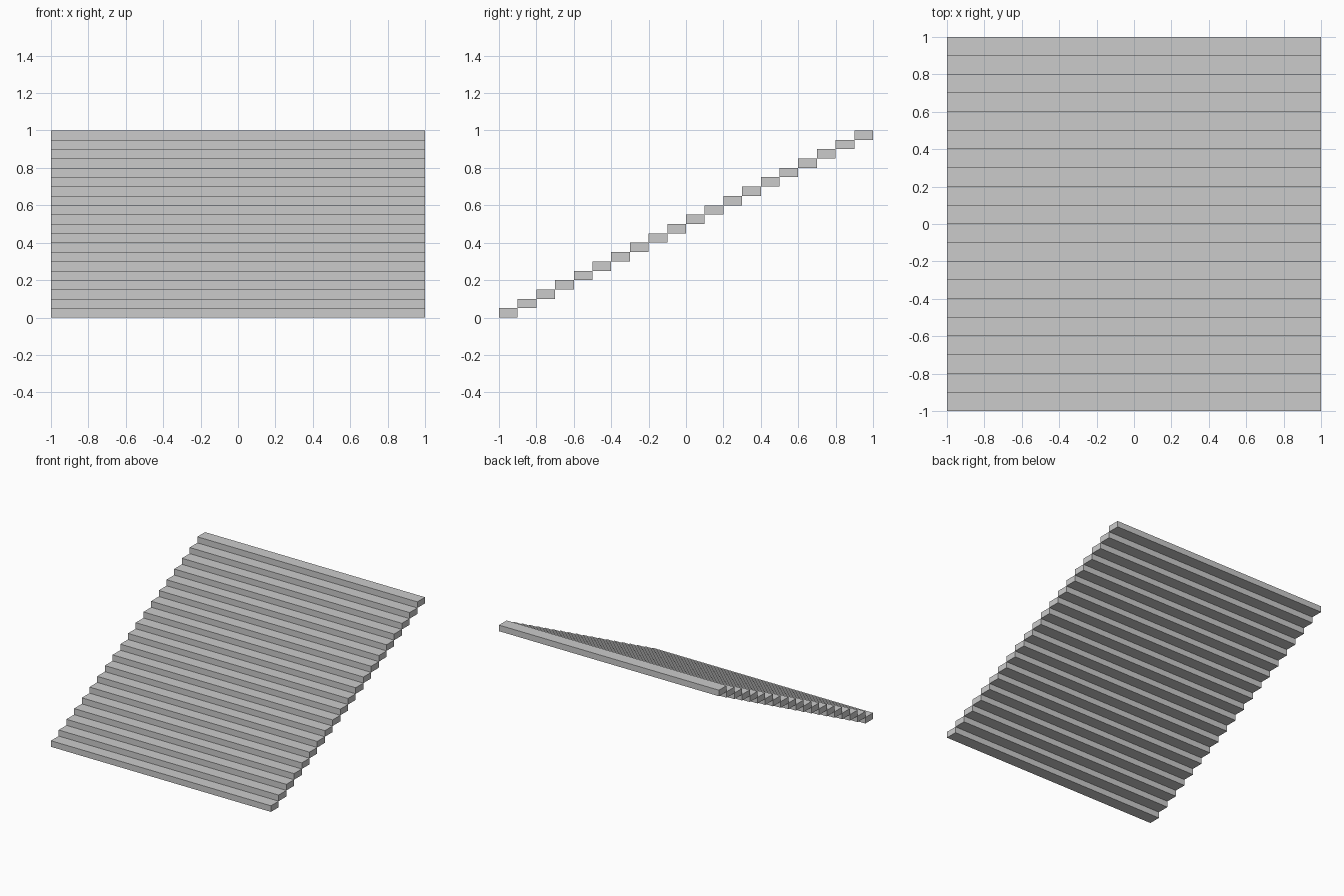
import bpy

if "Cube" in bpy.data.objects:
    bpy.data.objects.remove(bpy.data.objects["Cube"])

STEPS = 20
WIDTH, DEPTH, RISE = 2.0, 0.1, 0.05


def box(name, size, center):
    bpy.ops.mesh.primitive_cube_add(size=1, location=center)
    ob = bpy.context.object
    ob.name = name
    ob.scale = size
    bpy.ops.object.transform_apply(location=False, rotation=False, scale=True)
    return ob


# Straight flight of slab steps climbing from front to back
for i in range(STEPS):
    box(f"step_{i + 1:02d}", (WIDTH, DEPTH, RISE),
        (0, -1 + (i + 0.5) * DEPTH, (i + 0.5) * RISE))
